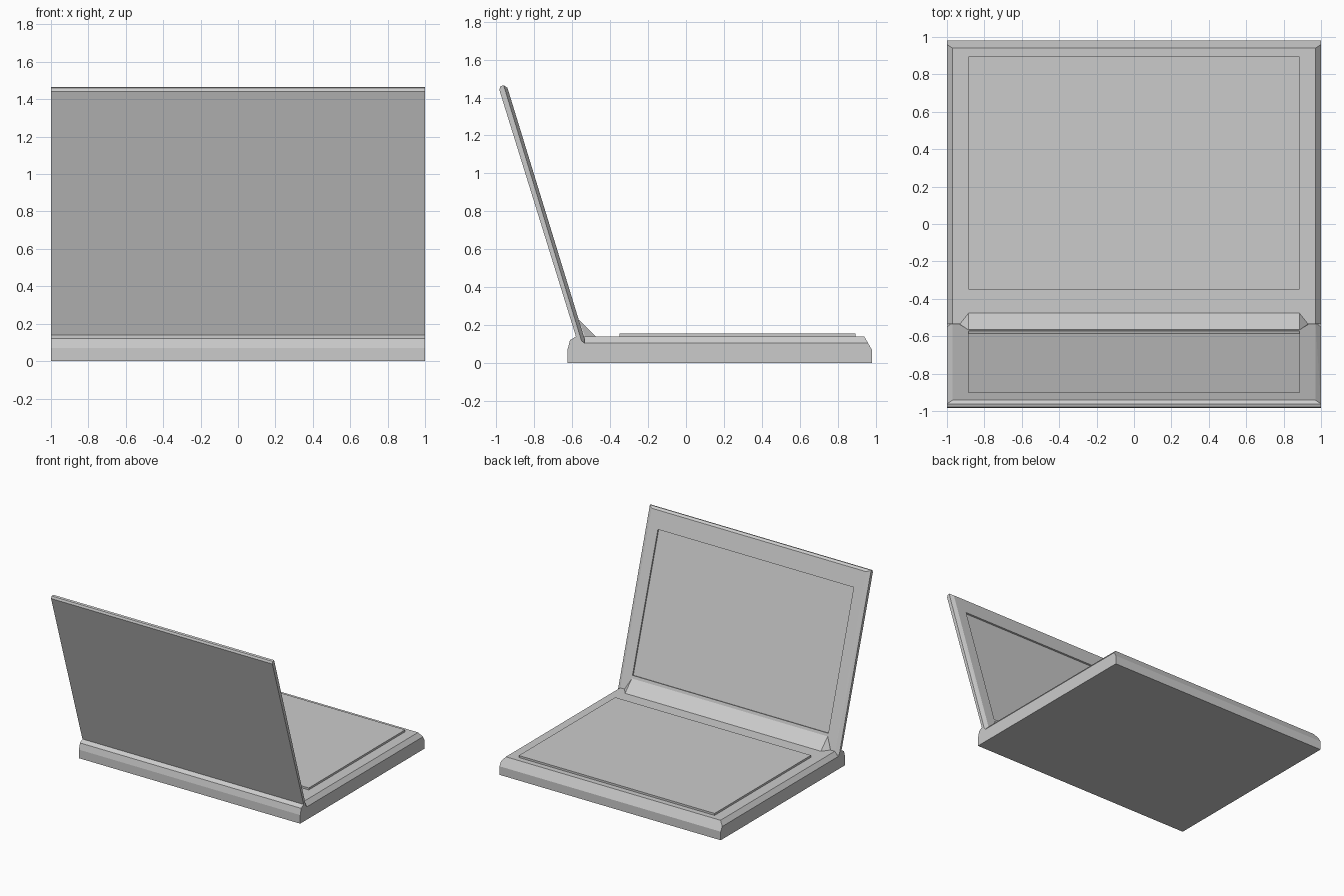
import bpy, bmesh
from mathutils import Vector

if "Cube" in bpy.data.objects:
    bpy.data.objects.remove(bpy.data.objects["Cube"])


def finish(name, bm):
    bmesh.ops.recalc_face_normals(bm, faces=bm.faces)
    mesh = bpy.data.meshes.new(name)
    bm.to_mesh(mesh)
    bm.free()
    obj = bpy.data.objects.new(name, mesh)
    bpy.context.collection.objects.link(obj)
    return obj


def mirrored_hull(points):
    """Convex solid from right-hand points, mirrored across x = 0."""
    bm = bmesh.new()
    for x, y, z in points:
        bm.verts.new((x, y, z))
        bm.verts.new((-x, y, z))
    bmesh.ops.convex_hull(bm, input=bm.verts)
    bmesh.ops.dissolve_limit(bm, angle_limit=0.01, verts=bm.verts, edges=bm.edges)
    bmesh.ops.recalc_face_normals(bm, faces=bm.faces)
    return bm


# Main body with chamfered front and sides
finish("base_body", mirrored_hull([
    (1, -0.535, 0), (1, -0.535, 0.105), (0.97, -0.535, 0.14),
    (1, 0.98, 0), (1, 0.98, 0.07), (1, 0.96, 0.105), (0.97, 0.94, 0.14)]))

# Rear bar behind the lid
finish("base_rear", mirrored_hull([
    (1, y, z) for y, z in ((-0.535, 0), (-0.625, 0), (-0.625, 0.07),
                           (-0.612, 0.12), (-0.58, 0.14), (-0.535, 0.105))]))

# Raised keyboard panel
finish("keyboard_panel", mirrored_hull([
    (0.885, y, z) for y in (-0.35, 0.895) for z in (0.138, 0.156)]))

# Hinge wedge with slanted ends
finish("hinge_cover", mirrored_hull([
    (0.885, -0.475, 0.138), (0.93, -0.532, 0.138), (0.93, -0.55, 0.138),
    (0.885, -0.565, 0.228), (0.885, -0.575, 0.222)]))

# Tilted lid, chamfered along the sides and top
low, high = Vector((0, -0.528, 0.105)), Vector((0, -0.942, 1.452))
lid = mirrored_hull([
    (0.97, low.y, low.z), (0.97, high.y, high.z),
    (1, -0.546, 0.1), (1, -0.962, 1.465),
    (1, -0.568, 0.1), (1, -0.985, 1.442), (1, -0.978, 1.46)])

# Recessed screen on the lid's inner face
screen = max(lid.faces, key=lambda f: f.normal.y * f.calc_area())
normal = screen.normal.copy()
bmesh.ops.inset_individual(lid, faces=[screen], thickness=0.05)
mid = screen.calc_center_median()
for v in screen.verts:
    p = low.lerp(high, 0.108 if v.co.z < mid.z else 0.9)
    v.co = (0.885 if v.co.x > 0 else -0.885, p.y, p.z)
floor = bmesh.ops.extrude_discrete_faces(lid, faces=[screen])["faces"][0]
bmesh.ops.translate(lid, verts=floor.verts, vec=normal * -0.012)
finish("screen_lid", lid)
